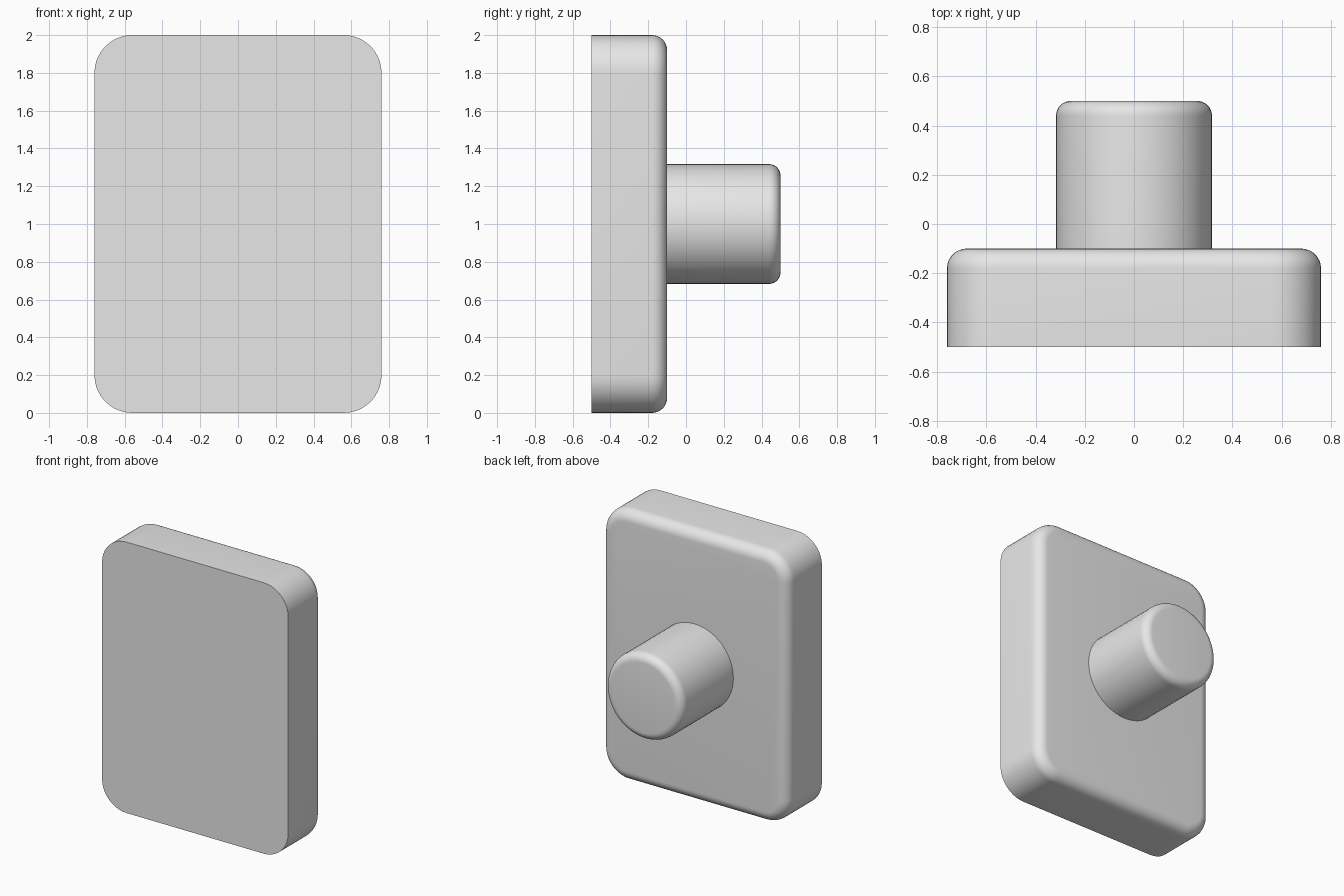
import bpy, bmesh
from math import sin, cos, pi, radians

cube = bpy.data.objects.get("Cube")
if cube:
    bpy.data.objects.remove(cube, do_unlink=True)

grey = bpy.data.materials.new("light_grey")
grey.use_nodes = True
colour = (0.8, 0.8, 0.8, 1)
grey.diffuse_color = colour
grey.node_tree.nodes["Principled BSDF"].inputs["Base Color"].default_value = colour


def outline(half_w, half_h, radius, steps):
    """Points of a rounded rectangle; a circle when the radius fills it."""
    points = []
    for quarter, (sx, sz) in enumerate([(1, 1), (-1, 1), (-1, -1), (1, -1)]):
        for i in range(steps + 1):
            a = (quarter + i / steps) * pi / 2
            points.append((sx * (half_w - radius) + radius * cos(a),
                           sz * (half_h - radius) + radius * sin(a)))
    return points


def rounded_block(name, half_w, half_h, radius, front, back, fillet, steps):
    """Extrude an outline along y and round off its back rim."""
    rings = [(front, 0)]
    for i in range(9):
        a = i / 8 * pi / 2
        rings.append((back - fillet + fillet * sin(a), fillet * (1 - cos(a))))
    bm = bmesh.new()
    loops = []
    for y, inset in rings:
        shape = outline(half_w - inset, half_h - inset, radius - inset, steps)
        loops.append([bm.verts.new((x, y, 1 + z)) for x, z in shape])
    for a, b in zip(loops, loops[1:]):
        for i in range(len(a)):
            bm.faces.new((a[i - 1], a[i], b[i], b[i - 1]))
    bm.faces.new(loops[0])
    bm.faces.new(loops[-1])
    bmesh.ops.remove_doubles(bm, verts=bm.verts, dist=0.0001)
    bmesh.ops.recalc_face_normals(bm, faces=bm.faces)
    mesh = bpy.data.meshes.new(name)
    bm.to_mesh(mesh)
    bm.free()
    mesh.materials.append(grey)
    obj = bpy.data.objects.new(name, mesh)
    bpy.context.collection.objects.link(obj)
    bpy.ops.object.select_all(action='DESELECT')
    obj.select_set(True)
    bpy.context.view_layer.objects.active = obj
    bpy.ops.object.shade_smooth_by_angle(angle=radians(30))


# Flat plate, sharp at the front and rounded at the back
rounded_block("plate", 0.76, 1.0, 0.2, -0.5, -0.1, 0.08, 10)

# Round stem behind the plate, sunk slightly into it
rounded_block("stem", 0.317, 0.317, 0.317, -0.12, 0.5, 0.06, 12)
